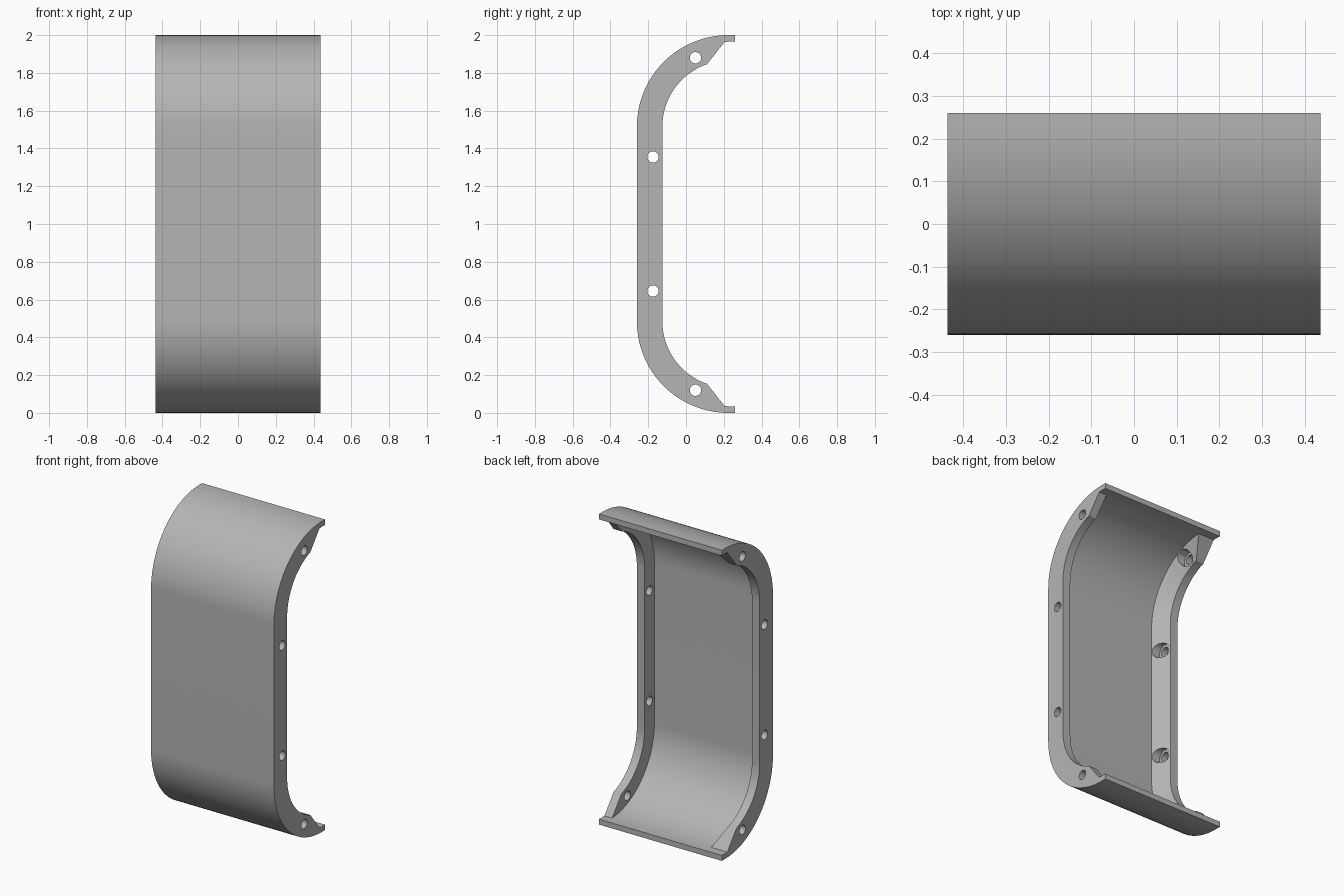
import bpy, bmesh
from math import sin, cos, radians
from mathutils import Matrix

default = bpy.data.objects.get("Cube")
if default:
    bpy.data.objects.remove(default, do_unlink=True)

grey = bpy.data.materials.new("plain_grey")
grey.use_nodes = True
colour = (0.46, 0.46, 0.46, 1)
grey.diffuse_color = colour
grey.node_tree.nodes["Principled BSDF"].inputs["Base Color"].default_value = colour

HALF = 0.4375            # half width
FLANGE = 0.055           # flange thickness
CY, CZ = 0.225, 1.515    # centre of the upper bend
STEPS = 32
HOLES = [(0.05, 1.88), (-0.175, 1.355), (-0.175, 0.645), (0.05, 0.12)]


def make_object(name, bm):
    bmesh.ops.recalc_face_normals(bm, faces=bm.faces)
    mesh = bpy.data.meshes.new(name)
    bm.to_mesh(mesh)
    bm.free()
    mesh.materials.append(grey)
    obj = bpy.data.objects.new(name, mesh)
    bpy.context.collection.objects.link(obj)
    return obj


def bend(radius, end_angle, tail=()):
    """C-shaped path of (y, z) points, top to bottom, symmetric about z = 1."""
    top = []
    for i in range(STEPS + 1):
        a = radians(180 + (end_angle - 180) * i / STEPS)
        top.append((CY + radius * cos(a), CZ + radius * sin(a)))
    top += tail
    return top[::-1] + [(y, 2 - z) for y, z in top]


def sweep(name, outer, inner, x_outer, x_tip, x_base):
    """Four-sided section carried along the paired outer and inner paths."""
    bm = bmesh.new()
    rings = []
    for (oy, oz), (iy, iz) in zip(outer, inner):
        rings.append([bm.verts.new(p) for p in (
            (x_outer, oy, oz), (x_outer, iy, iz), (x_tip, iy, iz), (x_base, oy, oz))])
    for a, b in zip(rings, rings[1:]):
        for i in range(4):
            j = (i + 1) % 4
            bm.faces.new((a[i], a[j], b[j], b[i]))
    bm.faces.new(rings[0])
    bm.faces.new(rings[-1])
    return make_object(name, bm)


def drill(obj, radius, x_from, x_to):
    """Cut round holes along x at every screw position."""
    bm = bmesh.new()
    for y, z in HOLES:
        place = Matrix.Translation(((x_from + x_to) / 2, y, z)) @ Matrix.Rotation(radians(90), 4, 'Y')
        bmesh.ops.create_cone(bm, cap_ends=True, segments=32, radius1=radius,
                              radius2=radius, depth=abs(x_to - x_from), matrix=place)
    cutter = make_object("hole_cutter", bm)
    cutter.hide_render = True
    mod = obj.modifiers.new("holes", 'BOOLEAN')
    mod.operation = 'DIFFERENCE'
    mod.solver = 'EXACT'
    mod.object = cutter
    bpy.context.view_layer.objects.active = obj
    bpy.ops.object.modifier_apply(modifier=mod.name)
    bpy.data.objects.remove(cutter, do_unlink=True)


# Curved outer shell with thin straight lips
shell = sweep("shell", bend(0.485, 90, [(0.26, 2.0)]), bend(0.45, 90, [(0.26, 1.965)]),
              -HALF, HALF, HALF)

# Side flanges: one flat, one with a sloped inner face
root, rim = bend(0.455, 92), bend(0.35, 109)
left_flange = sweep("left_flange", root, rim, HALF, HALF - FLANGE, HALF - FLANGE)
right_flange = sweep("right_flange", root, rim, -HALF, -HALF + FLANGE, -HALF + 0.117)

# Screw holes, and pockets sunk into the sloped flange
drill(left_flange, 0.03, HALF - 0.2, HALF + 0.1)
drill(right_flange, 0.048, -HALF + FLANGE, -HALF + 0.3)
drill(right_flange, 0.03, -HALF - 0.1, -HALF + 0.2)

# Smooth bends with crisp edges
bpy.ops.object.select_all(action='DESELECT')
for part in (shell, left_flange, right_flange):
    part.select_set(True)
bpy.context.view_layer.objects.active = shell
bpy.ops.object.shade_smooth_by_angle(angle=radians(25))
